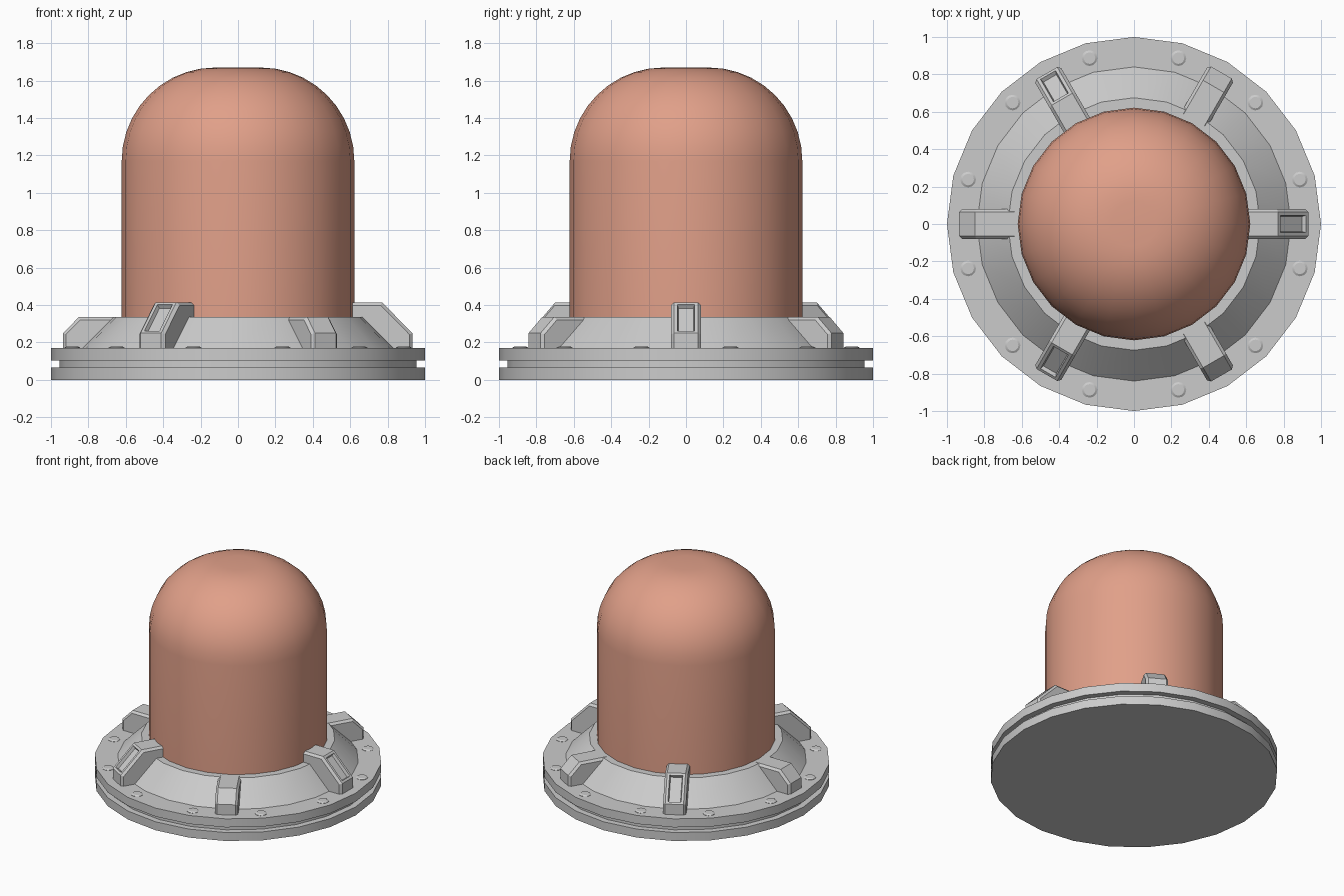
import bpy, bmesh
from math import sin, cos, pi, radians
from mathutils import Matrix, Vector

cube = bpy.data.objects.get("Cube")
if cube:
    bpy.data.objects.remove(cube, do_unlink=True)


def make_material(name, rgb):
    mat = bpy.data.materials.new(name)
    mat.use_nodes = True
    mat.diffuse_color = (*rgb, 1)
    mat.node_tree.nodes["Principled BSDF"].inputs["Base Color"].default_value = (*rgb, 1)
    return mat


grey = make_material("light grey metal", (0.60, 0.60, 0.60))
salmon = make_material("salmon dome", (0.75, 0.35, 0.25))


def finish(name, bm, mat, smooth_angle=None):
    bmesh.ops.recalc_face_normals(bm, faces=bm.faces)
    mesh = bpy.data.meshes.new(name)
    bm.to_mesh(mesh)
    bm.free()
    mesh.materials.append(mat)
    obj = bpy.data.objects.new(name, mesh)
    bpy.context.collection.objects.link(obj)
    if smooth_angle:
        bpy.ops.object.select_all(action='DESELECT')
        obj.select_set(True)
        bpy.context.view_layer.objects.active = obj
        bpy.ops.object.shade_smooth_by_angle(angle=radians(smooth_angle))
    return obj


def lathe(name, profile, mat, sides=24, center=(0, 0), smooth_angle=32):
    """Revolve (radius, height) points and cap both ends."""
    bm = bmesh.new()
    rings = []
    for r, z in profile:
        rings.append([bm.verts.new((center[0] + r * cos(2 * pi * i / sides),
                                    center[1] + r * sin(2 * pi * i / sides), z))
                      for i in range(sides)])
    for a, b in zip(rings, rings[1:]):
        for i in range(sides):
            j = (i + 1) % sides
            bm.faces.new((a[i], a[j], b[j], b[i]))
    bm.faces.new(rings[0])
    bm.faces.new(rings[-1])
    return finish(name, bm, mat, smooth_angle)


def clamp(name, angle, profile, slotted):
    """Extrude a side profile, chamfer its outer edges, optionally sink a slot."""
    half = 0.08
    bm = bmesh.new()
    left = [bm.verts.new((x, half, z)) for x, z in profile]
    right = [bm.verts.new((x, -half, z)) for x, z in profile]
    bm.faces.new(left)
    bm.faces.new(right)
    n = len(profile)
    for i in range(n):
        j = (i + 1) % n
        bm.faces.new((left[i], left[j], right[j], right[i]))
    bmesh.ops.recalc_face_normals(bm, faces=bm.faces)
    # first and last profile points form the hidden bottom
    edges = [bm.edges.get((side[i], side[i + 1]))
             for side in (left, right) for i in range(1, n - 1)]
    bmesh.ops.bevel(bm, geom=edges, offset=0.016, segments=1, affect='EDGES')
    if slotted:
        bm.normal_update()
        slope = Vector((1, 0, 1)).normalized()
        face = max(bm.faces, key=lambda f: f.normal.dot(slope))
        bmesh.ops.inset_individual(bm, faces=[face], thickness=0.025)
        bmesh.ops.inset_individual(bm, faces=[face], thickness=0.009, depth=-0.022)
    bm.transform(Matrix.Rotation(radians(angle), 4, 'Z'))
    return finish(name, bm, grey)


# Grooved flange with sloped collar
lathe("base_flange", [(1, 0), (1, 0.065), (0.955, 0.065), (0.955, 0.105),
                      (1, 0.105), (1, 0.17), (0.84, 0.17), (0.675, 0.335)], grey)

# Dome with a large rounded shoulder and small flat crown
shoulder = 0.5
steps = 10
dome = [(0.622, 0.33)]
for k in range(steps + 1):
    t = pi / 2 * k / steps
    dome.append((0.122 + shoulder * cos(t), 1.17 + shoulder * sin(t)))
lathe("dome", dome, salmon)

# Alternating tall slotted clamps and low plain clamps
tall = [(0.58, 0.16), (0.58, 0.415), (0.77, 0.415), (0.932, 0.25), (0.932, 0.16)]
low = [(0.64, 0.16), (0.64, 0.337), (0.85, 0.337), (0.935, 0.25), (0.935, 0.16)]
for k in range(3):
    clamp(f"tall_clamp_{k + 1}", 120 * k, tall, True)
    clamp(f"low_clamp_{k + 1}", 120 * k + 60, low, False)

# Ring of flange bolts
for k in range(12):
    a = radians(15 + 30 * k)
    lathe(f"bolt_{k + 1}", [(0.042, 0.165), (0.042, 0.172), (0.031, 0.179)], grey,
          sides=12, center=(0.918 * cos(a), 0.918 * sin(a)), smooth_angle=31)
